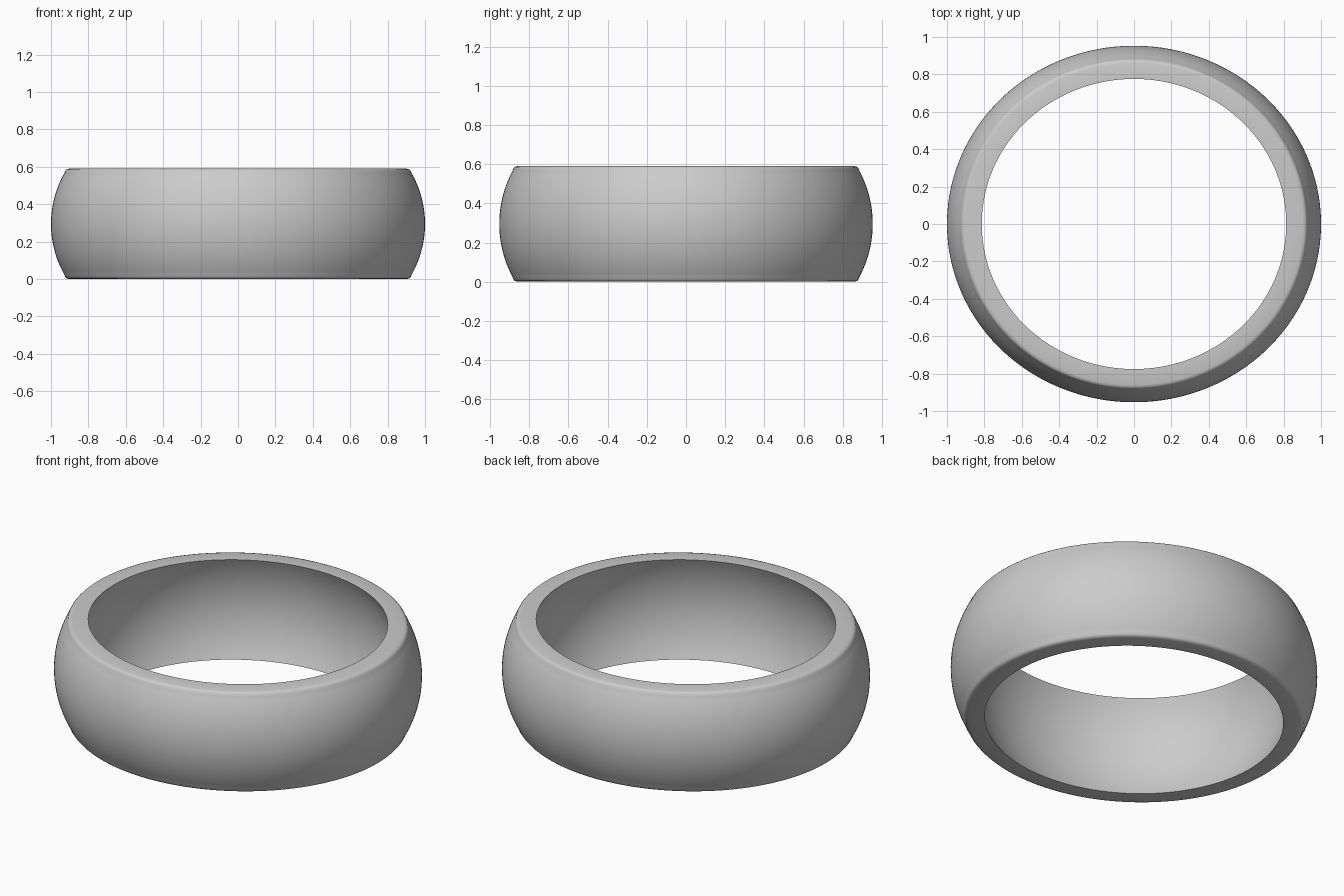
import bpy, bmesh, math

if "Cube" in bpy.data.objects:
    bpy.data.objects.remove(bpy.data.objects["Cube"])

H = 0.59          # band height
SEG = 160         # segments around the band
Y_RATIO = 0.953   # the band is slightly oval


def arc(r_mid, sag, half, n):
    """Bowed wall: radius r_mid at mid height, r_mid - sag at +/- half."""
    big = (half ** 2 + sag ** 2) / (2 * sag)
    lim = math.asin(half / big)
    pts = []
    for i in range(n + 1):
        a = -lim + 2 * lim * i / n
        pts.append((r_mid - big + big * math.cos(a), H / 2 + big * math.sin(a)))
    return pts


# Cross-section: bowed outside, softened outer rim, bowed inside
outer = arc(1.0, 0.072, 0.272, 24)
rim = [(0.924, H - 0.012), (0.917, H - 0.004), (0.903, H)]
inner = arc(0.884, 0.07, H / 2, 24)[::-1]
profile = outer + rim + inner + [(r, H - z) for r, z in reversed(rim)]

# Spin the cross-section into a closed band
bm = bmesh.new()
rings = []
for i in range(SEG):
    a = 2 * math.pi * i / SEG
    rings.append([bm.verts.new((r * math.cos(a), r * math.sin(a) * Y_RATIO, z))
                  for r, z in profile])
n = len(profile)
for i in range(SEG):
    a, b = rings[i], rings[(i + 1) % SEG]
    for j in range(n):
        k = (j + 1) % n
        bm.faces.new((a[j], b[j], b[k], a[k]))
bmesh.ops.recalc_face_normals(bm, faces=bm.faces)
mesh = bpy.data.meshes.new("ring_band")
bm.to_mesh(mesh)
bm.free()

band = bpy.data.objects.new("ring_band", mesh)
bpy.context.collection.objects.link(band)
bpy.context.view_layer.objects.active = band
band.select_set(True)
bpy.ops.object.shade_smooth_by_angle(angle=math.radians(40))
